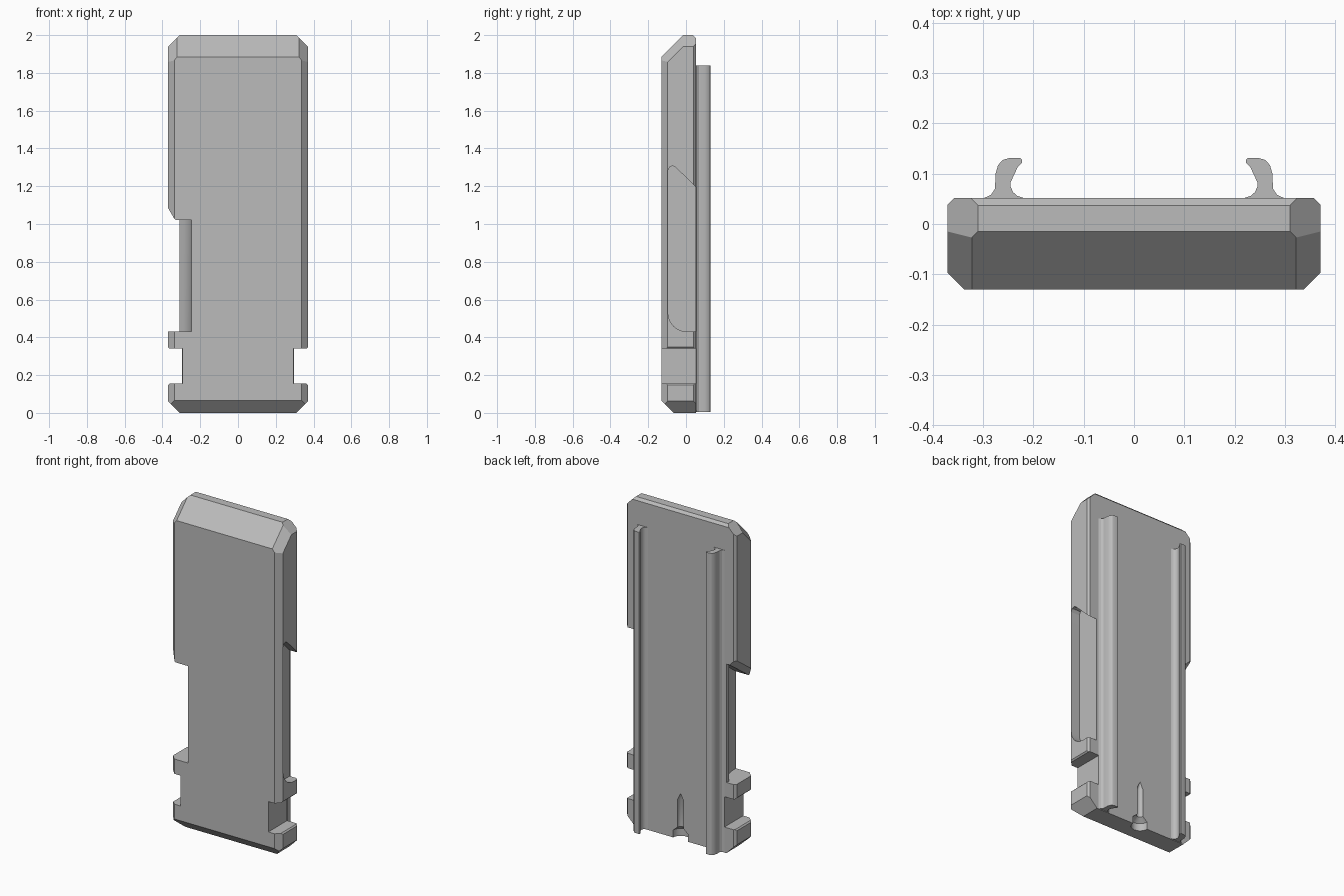
import bpy, bmesh, math
from mathutils import Vector

cube = bpy.data.objects.get("Cube")
if cube:
    bpy.data.objects.remove(cube, do_unlink=True)

grey = bpy.data.materials.new("plain grey")
grey.use_nodes = True
COLOUR = (0.5, 0.5, 0.5, 1)
grey.diffuse_color = COLOUR
grey.node_tree.nodes["Principled BSDF"].inputs["Base Color"].default_value = COLOUR


def finish(name, bm):
    bmesh.ops.recalc_face_normals(bm, faces=bm.faces)
    mesh = bpy.data.meshes.new(name)
    bm.to_mesh(mesh)
    bm.free()
    mesh.materials.append(grey)
    obj = bpy.data.objects.new(name, mesh)
    bpy.context.collection.objects.link(obj)
    return obj


def prism(points, along):
    bm = bmesh.new()
    face = bm.faces.new([bm.verts.new(p) for p in points])
    ext = bmesh.ops.extrude_face_region(bm, geom=[face])
    moved = [v for v in ext["geom"] if isinstance(v, bmesh.types.BMVert)]
    bmesh.ops.translate(bm, verts=moved, vec=along)
    return bm


def slice_off(bm, point, normal):
    geom = bm.verts[:] + bm.edges[:] + bm.faces[:]
    bmesh.ops.bisect_plane(bm, geom=geom, plane_co=point, plane_no=normal, clear_outer=True)
    bmesh.ops.holes_fill(bm, edges=[e for e in bm.edges if e.is_boundary])


def activate(obj):
    bpy.ops.object.select_all(action='DESELECT')
    obj.select_set(True)
    bpy.context.view_layer.objects.active = obj


def carve(target, bm):
    cutter = finish("cutter", bm)
    cutter.hide_render = True
    mod = target.modifiers.new("carve", 'BOOLEAN')
    mod.operation, mod.solver, mod.object = 'DIFFERENCE', 'EXACT', cutter
    activate(target)
    bpy.ops.object.modifier_apply(modifier=mod.name)
    bpy.data.objects.remove(cutter, do_unlink=True)


# Body: a slab with planed edges
W, FRONT, BACK = 0.37, -0.13, 0.052
bm = prism([(-W, FRONT, 0), (W, FRONT, 0), (W, BACK, 0), (-W, BACK, 0)], (0, 0, 2))
slice_off(bm, (0, FRONT, 1.885), (0, -1, 1))
slice_off(bm, (0, FRONT, 0.065), (0, -1, -1))
slice_off(bm, (0, BACK, 1.985), (0, 1, 1))
for s in (-1, 1):
    slice_off(bm, (s * W, -0.097, 1), (s, -1, 0))
    slice_off(bm, (s * W, 0.039, 1), (s, 1, 0))
    slice_off(bm, (s * W, 0, 1.94), (s, 0, 1))
    slice_off(bm, (s * W, 0, 0.062), (s, 0, -1))
    slice_off(bm, (s * 0.322, FRONT, 1.885), (s * 1.25, -1, 1))
body = finish("body", bm)

# Square catch notches on both sides
for s in (-1, 1):
    ring = [(0.295, 0.155), (0.362, 0.155), (0.4, 0.117), (0.4, 0.378), (0.362, 0.34), (0.295, 0.34)]
    carve(body, prism([(s * x, -0.2, z) for x, z in ring], (0, 0.4, 0)))

# Long scooped cutout on the right side, with a ramped upper end
scoop = [(-0.245, -0.2), (-0.245, -0.13), (-0.247, -0.09), (-0.255, -0.05), (-0.27, -0.015),
         (-0.288, 0.01), (-0.31, 0.027), (-0.31, 0.1), (-0.45, 0.1), (-0.45, -0.2)]
bm = prism([(x, y, 0.43) for x, y in scoop], (0, 0, 1))
slice_off(bm, (0, FRONT, 1.02), (0, -0.72, 1))
carve(body, bm)
lip = [(-0.33, 0.95), (-0.33, 1.02), (-0.42, 1.11), (-0.42, 0.95)]
carve(body, prism([(x, -0.2, z - 0.05) for x, z in lip], (0, 0.3, 0.216)))

# Rounded side pocket on the left, open at the back
outline = [(-0.095 + 0.1 * (1 - math.cos(a)), 0.53 - 0.1 * math.sin(a))
           for a in [math.radians(d) for d in range(0, 91, 15)]]
outline += [(0.1, 0.43), (0.1, 1.15), (-0.055, 1.3), (-0.07, 1.308), (-0.085, 1.303), (-0.095, 1.285)]
carve(body, prism([(0.312, y, z) for y, z in outline], (0.2, 0, 0)))

# Stepped, pointed groove at the bottom of the back
steps = [(0.05, -0.02), (0.05, 0.045), (0.02, 0.07), (0.02, 0.24), (0.001, 0.28)]
bm = bmesh.new()
rings = []
for r, z in steps:
    rings.append([bm.verts.new((r * math.cos(i * math.tau / 20), BACK + r * math.sin(i * math.tau / 20), z))
                  for i in range(20)])
for a, b in zip(rings, rings[1:]):
    for i in range(20):
        j = (i + 1) % 20
        bm.faces.new((a[i], a[j], b[j], b[i]))
bm.faces.new(rings[0])
bm.faces.new(rings[-1])
carve(body, bm)

# Hooked rails running up the back
hook = [(0.297, 0.045), (0.297, 0.052), (0.284, 0.058), (0.276, 0.07), (0.275, 0.1), (0.27, 0.117),
        (0.261, 0.127), (0.248, 0.131), (0.226, 0.131), (0.222, 0.127), (0.223, 0.121), (0.231, 0.113),
        (0.245, 0.083), (0.245, 0.074), (0.24, 0.063), (0.232, 0.056), (0.22, 0.052), (0.22, 0.045)]
parts = [body]
for name, s in (("left_rail", 1), ("right_rail", -1)):
    parts.append(finish(name, prism([(s * x, y, 0.004) for x, y in hook], (0, 0, 1.836))))

for part in parts:
    activate(part)
    bpy.ops.object.shade_smooth_by_angle(angle=math.radians(28))
